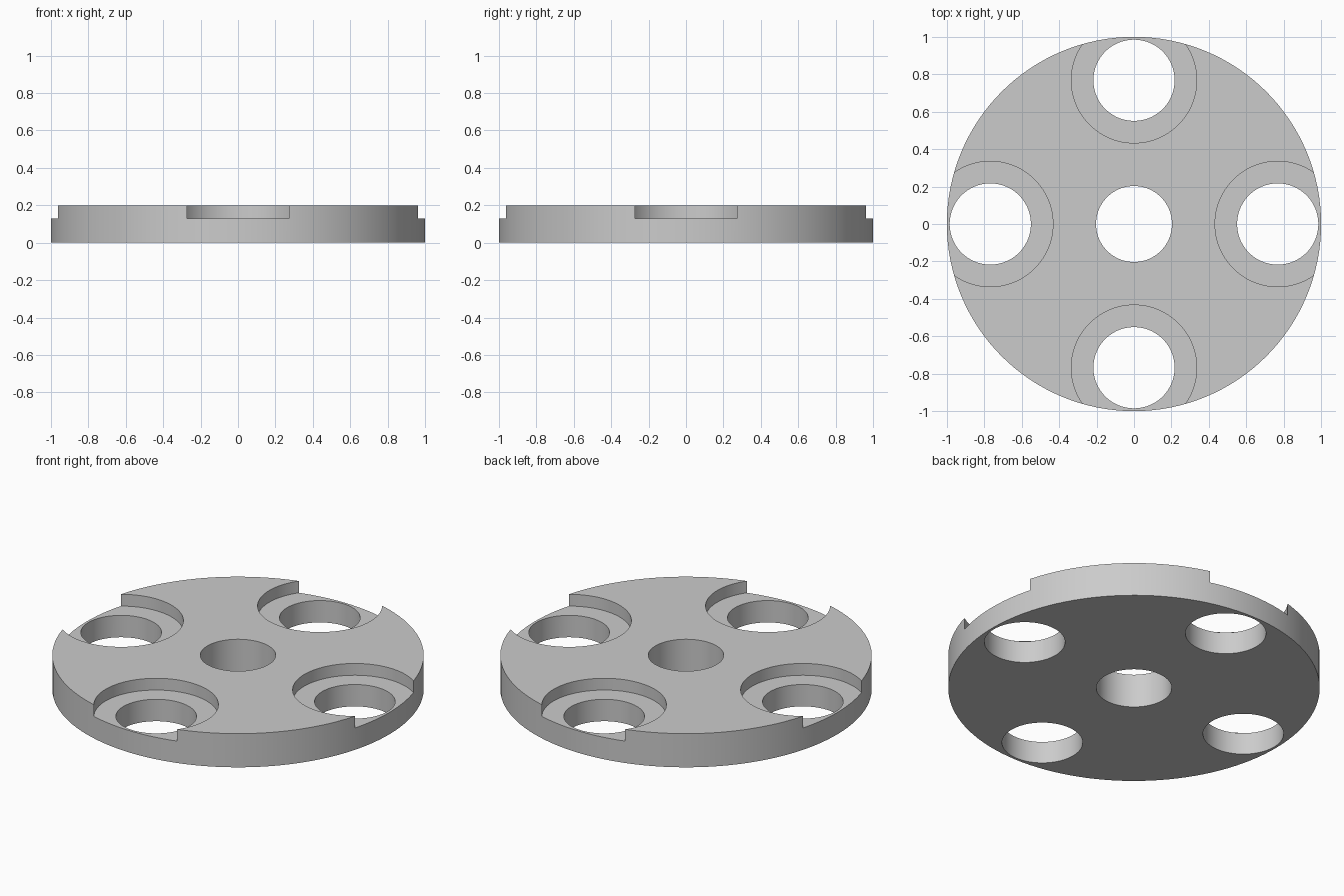
import bpy
from math import cos, sin, pi, radians

cube = bpy.data.objects.get("Cube")
if cube:
    bpy.data.objects.remove(cube, do_unlink=True)

THICK = 0.2          # plate thickness
LEDGE = 0.13         # height of the recess floors
RING = 0.768         # distance of the outer holes from the centre

grey = bpy.data.materials.new("plain_grey")
grey.use_nodes = True
colour = (0.6, 0.6, 0.6, 1)
grey.diffuse_color = colour
grey.node_tree.nodes["Principled BSDF"].inputs["Base Color"].default_value = colour


def cylinder(name, radius, bottom, top, x=0, y=0, sides=96):
    bpy.ops.mesh.primitive_cylinder_add(vertices=sides, radius=radius, depth=top - bottom,
                                        location=(x, y, (bottom + top) / 2))
    obj = bpy.context.object
    obj.name = name
    obj.data.materials.append(grey)
    return obj


# Round plate
plate = cylinder("round_plate", 1, 0, THICK, sides=128)

# Centre bore, then four through holes with wider recesses open at the rim
cutters = [cylinder("centre_bore_cutter", 0.203, -0.1, 0.3)]
for i in range(4):
    x, y = RING * cos(i * pi / 2), RING * sin(i * pi / 2)
    cutters.append(cylinder("recess_cutter", 0.335, LEDGE, 0.3, x, y))
    cutters.append(cylinder("hole_cutter", 0.217, -0.1, 0.25, x, y))

bpy.ops.object.select_all(action="DESELECT")
plate.select_set(True)
bpy.context.view_layer.objects.active = plate
for cutter in cutters:
    cutter.hide_render = True
    cut = plate.modifiers.new(cutter.name, "BOOLEAN")
    cut.operation = "DIFFERENCE"
    cut.solver = "EXACT"
    cut.object = cutter
    bpy.ops.object.modifier_apply(modifier=cut.name)
    bpy.data.objects.remove(cutter, do_unlink=True)

# Smooth round walls with crisp edges
bpy.ops.object.shade_smooth_by_angle(angle=radians(30))
